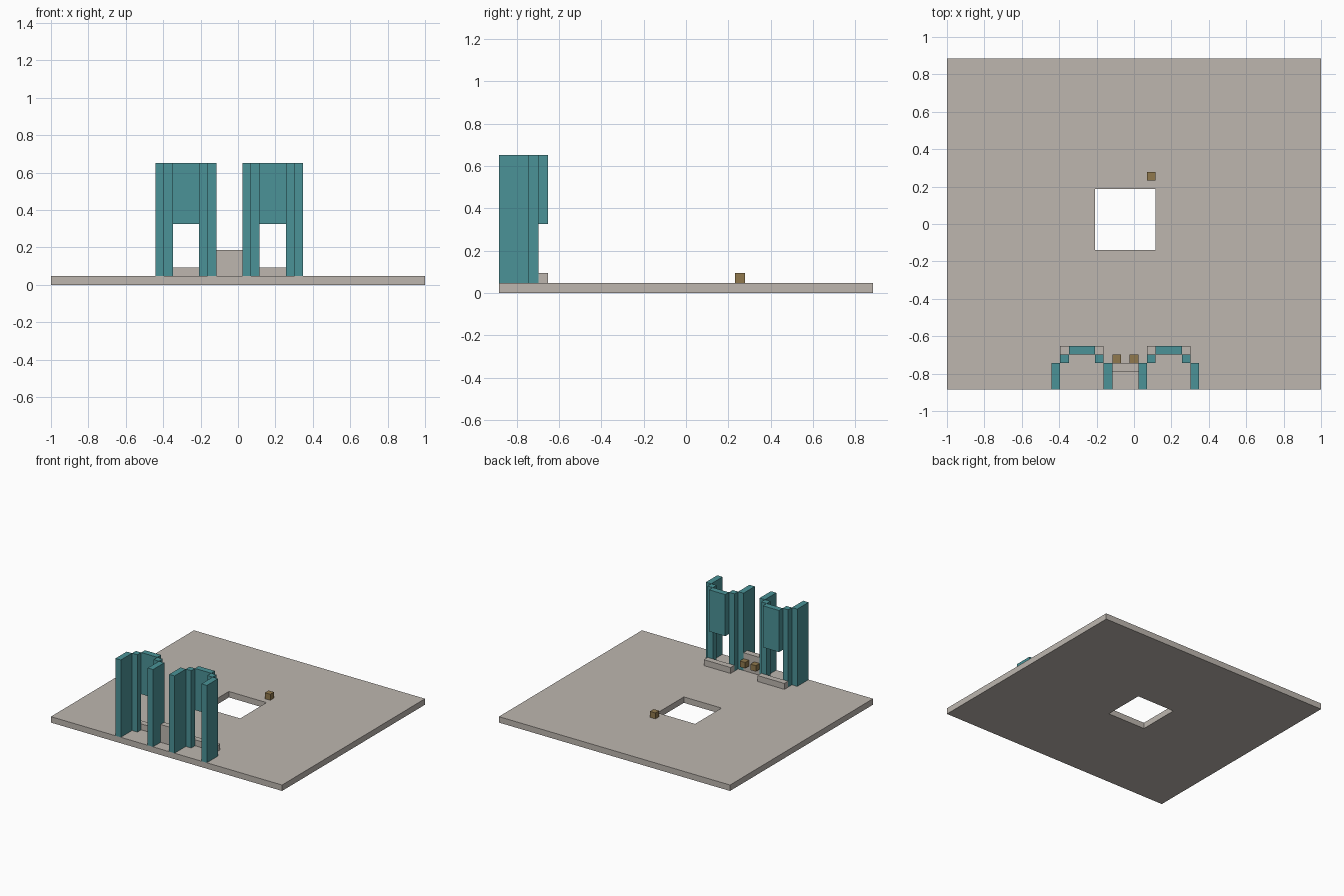
import bpy, bmesh

cube = bpy.data.objects.get("Cube")
if cube:
    bpy.data.objects.remove(cube, do_unlink=True)

# The whole model sits on a grid of equal cells: 43 wide, 38 deep
NX, NY = 43, 38
U = 2 / NX


def make_material(name, rgb):
    mat = bpy.data.materials.new(name)
    mat.use_nodes = True
    color = (*rgb, 1)
    mat.diffuse_color = color
    mat.node_tree.nodes["Principled BSDF"].inputs["Base Color"].default_value = color
    return mat


STONE = make_material("warm grey stone", (0.51, 0.47, 0.43))
TEAL = make_material("teal", (0.07, 0.29, 0.31))
WOOD = make_material("brown wood", (0.28, 0.19, 0.075))


def cell(i, j, k):
    return ((i - NX / 2) * U, (j - NY / 2) * U, k * U)


def finish(name, bm, mat):
    bmesh.ops.recalc_face_normals(bm, faces=bm.faces)
    mesh = bpy.data.meshes.new(name)
    bm.to_mesh(mesh)
    bm.free()
    mesh.materials.append(mat)
    obj = bpy.data.objects.new(name, mesh)
    bpy.context.collection.objects.link(obj)
    return obj


def box(name, mat, xs, ys, zs):
    """Box spanning cell ranges along each axis."""
    bm = bmesh.new()
    bmesh.ops.create_cube(bm, size=1)
    for v in bm.verts:
        v.co = cell(*(r[0] if c < 0 else r[1] for c, r in zip(v.co, (xs, ys, zs))))
    return finish(name, bm, mat)


def corners(xs, ys):
    return [(xs[0], ys[0]), (xs[1], ys[0]), (xs[1], ys[1]), (xs[0], ys[1])]


# Floor slab with a square opening: a flat ring, extruded upward
bm = bmesh.new()
outer = [bm.verts.new(cell(x, y, 0)) for x, y in corners((0, NX), (0, NY))]
inner = [bm.verts.new(cell(x, y, 0)) for x, y in corners((17, 24), (16, 23))]
ring = []
for n in range(4):
    m = (n + 1) % 4
    ring.append(bm.faces.new((outer[n], outer[m], inner[m], inner[n])))
grown = bmesh.ops.extrude_face_region(bm, geom=ring, use_keep_orig=True)
top = [g for g in grown["geom"] if isinstance(g, bmesh.types.BMVert)]
bmesh.ops.translate(bm, verts=top, vec=(0, 0, U))
finish("floor_slab", bm, STONE)

# Two stepped bays, each with wing walls, posts, an upper panel and a sill
TOP = 14
for label, x in (("right", 12), ("left", 22)):
    for side, wing, post in (("outer" if label == "right" else "inner", 0, 1),
                             ("inner" if label == "right" else "outer", 6, 5)):
        box(f"{label}_{side}_wing_wall", TEAL, (x + wing, x + wing + 1), (0, 3), (1, TOP))
        box(f"{label}_{side}_post", TEAL, (x + post, x + post + 1), (3, 4), (1, TOP))
    box(f"{label}_upper_panel", TEAL, (x + 2, x + 5), (4, 5), (7, TOP))
    box(f"{label}_sill", STONE, (x + 1, x + 6), (4, 5), (1, 2))

# Low wall joining the bays, with two small blocks fixed to its back
box("middle_wall", STONE, (19, 22), (2, 3), (1, 4))
for label, x in (("right", 19), ("left", 21)):
    box(f"{label}_wall_block", WOOD, (x, x + 1), (3, 4), (2, 3))

# Loose block beside the opening
box("floor_block", WOOD, (23, 24), (24, 25), (1, 2))
